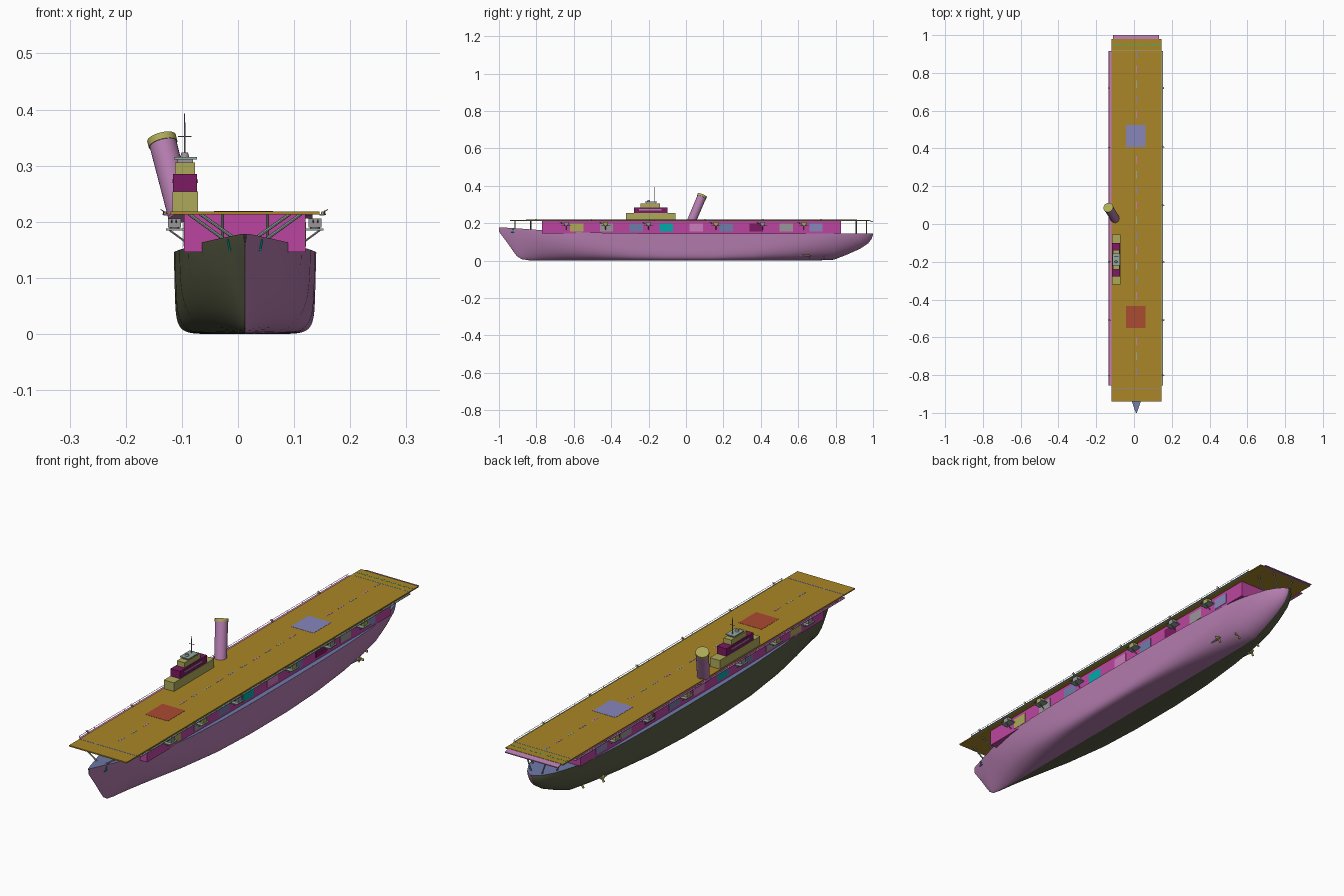
import bpy, bmesh, math
from mathutils import Vector

if "Cube" in bpy.data.objects:
    bpy.data.objects.remove(bpy.data.objects["Cube"])

CX = 0.0125   # ship centreline
mats = {}

def finish(name, bm, col=None, smooth=None):
    bmesh.ops.recalc_face_normals(bm, faces=bm.faces)
    me = bpy.data.meshes.new(name)
    bm.to_mesh(me)
    bm.free()
    ob = bpy.data.objects.new(name, me)
    bpy.context.collection.objects.link(ob)
    if col:
        if col not in mats:
            mats[col] = bpy.data.materials.new("paint_%d" % len(mats))
            mats[col].diffuse_color = (*col, 1)
        me.materials.append(mats[col])
    if smooth:
        me.shade_smooth()
        me.set_sharp_from_angle(angle=math.radians(smooth))
    return ob

def box(name, x0, x1, y0, y1, z0, z1, col=None):
    bm = bmesh.new()
    bmesh.ops.create_cube(bm, size=1)
    for v in bm.verts:
        v.co = ((x0 + x1) / 2 + v.co.x * (x1 - x0), (y0 + y1) / 2 + v.co.y * (y1 - y0),
                (z0 + z1) / 2 + v.co.z * (z1 - z0))
    return finish(name, bm, col)

def rod(name, p, q, r, r2=None, col=None, seg=8):
    p, q = Vector(p), Vector(q)
    bm = bmesh.new()
    bmesh.ops.create_cone(bm, cap_ends=True, segments=seg, radius1=r,
                          radius2=r if r2 is None else r2, depth=(q - p).length)
    rot = Vector((0, 0, 1)).rotation_difference(q - p)
    for v in bm.verts:
        v.co = rot @ v.co + (p + q) / 2
    return finish(name, bm, col, 40)

MAUVE, OLIVE, PINK = (.45, .2, .42), (.1, .11, .06), (.5, .06, .35)
DECK, BLUE, YEL = (.4, .24, .02), (.16, .2, .4), (.42, .4, .1)
WINE, SAGE, RED, LAV = (.2, .01, .12), (.3, .4, .35), (.4, .07, .03), (.24, .24, .5)
TEAL, GREY, PALE = (.0, .4, .4), (.32, .3, .32), (.6, .2, .5)

# hull stations: y, keel z, deck z, half width, section fullness
ST = [(-1, .155, .178, .002, 1.3), (-.985, .135, .178, .008, 1.3), (-.955, .095, .176, .018, 1.25),
      (-.925, .052, .174, .028, 1.25), (-.905, .025, .172, .035, 1.3), (-.88, .008, .171, .043, 1.35),
      (-.84, .002, .168, .056, 1.5), (-.77, 0, .163, .077, 1.8), (-.65, 0, .155, .101, 2.4),
      (-.5, 0, .15, .117, 3.6), (-.3, 0, .147, .125, 6.5), (-.1, 0, .145, .127, 9), (.15, 0, .145, .127, 9),
      (.35, 0, .145, .126, 6), (.55, 0, .145, .121, 3.5), (.7, .001, .145, .112, 2.4),
      (.79, .005, .145, .1, 2), (.86, .032, .145, .085, 1.9), (.93, .063, .145, .062, 1.9),
      (.975, .093, .145, .036, 1.9), (.993, .118, .145, .016, 1.9), (1, .14, .145, .003, 1.9)]
N = 18

def section(s, side):
    y, zb, zt, hw, n = s
    pts = []
    for i in range(N + 1):
        a = i / N * math.pi / 2
        z = zb + (zt - zb) * (1 - max(math.cos(a), 0) ** (2 / n))
        pts.append((CX + side * hw * math.sin(a) ** (2 / n) * (.97 + .03 * z / zt), y, z))
    return pts

# mirrored hull halves
for name, side, col in (("hull_starboard", 1, MAUVE), ("hull_port", -1, OLIVE)):
    bm = bmesh.new()
    rows = [[bm.verts.new(p) for p in section(s, side)] for s in ST]
    for a, b in zip(rows, rows[1:]):
        for i in range(N):
            bm.faces.new((a[i], a[i + 1], b[i + 1], b[i]))
    for end in (rows[0], rows[-1]):
        bm.faces.new(end)
    finish(name, bm, col, 40)

# weather deck closing the hull
bm = bmesh.new()
rows = [[bm.verts.new((CX + k * s[3], s[0], s[2])) for k in (-1, 1)] for s in ST]
for a, b in zip(rows, rows[1:]):
    bm.faces.new((a[0], a[1], b[1], b[0]))
finish("weather_deck", bm, BLUE)

# hangar with side shutters
box("hangar", -.096, .12, -.77, .83, .146, .214, PINK)
for i, c in enumerate((YEL, GREY, BLUE, TEAL, PALE, BLUE, WINE, GREY, LAV)):
    y = -.585 + .16 * i
    for x in (-.096, .12):
        box("hangar_shutter", x - .0015, x + .0015, y - .036, y + .036, .156, .2, c)

# flight deck, round-down and markings
box("flight_deck", -.12, .145, -.94, .98, .213, .218, DECK)
bm = bmesh.new()
prof = [(.978, .2175), (1, .21), (1, .206), (.978, .212)]
ends = [[bm.verts.new((x, y, z)) for y, z in prof] for x in (-.11, .133)]
for i in range(4):
    j = (i + 1) % 4
    bm.faces.new((ends[0][i], ends[0][j], ends[1][j], ends[1][i]))
for e in ends:
    bm.faces.new(e)
finish("deck_round_down", bm, MAUVE)
box("forward_elevator", -.043, .062, -.55, -.435, .217, .2188, RED)
box("aft_elevator", -.043, .062, .408, .525, .217, .2188, LAV)
for i in range(22):
    y = -.8 + .08 * i
    if not (-.58 < y < -.42 or .38 < y < .54):
        box("centreline_dash", .01, .015, y, y + .04, .217, .2186, (LAV, SAGE, PALE)[i % 3])
box("bow_line", -.118, .143, -.872, -.868, .217, .2186, LAV)
for i in range(10):
    x = -.115 + i * .026
    box("stern_line_dash", x, x + .018, .945, .952, .217, .2186, (.1, .4, .1))
box("arrestor_line", -.118, .143, .918, .921, .217, .2186, SAGE)

# edge walkways with low rails
for side, x0, x1, c in ((-1, -.133, -.12, PALE), (1, .145, .154, SAGE)):
    box("edge_walkway", x0, x1, -.855, .915, .211, .2135, c)
    x = x0 if side < 0 else x1
    rod("walkway_rail", (x, -.855, .2195), (x, .915, .2195), .0008, col=c, seg=5)
    for i in range(19):
        y = -.85 + i * .0975
        rod("rail_post", (x, y, .212), (x, y, .2195), .0008, col=c, seg=5)

# light guns along the walkways, heavy gun sponsons below
for side in (-1, 1):
    ex = -.13 if side < 0 else .152
    for y in (-.8, -.51, -.2, .1, .41, .72):
        rod("light_gun_mount", (ex, y, .212), (ex, y, .218), .005, .003, YEL)
        for d in (-.003, .003):
            rod("light_gun_barrel", (ex, y + d, .217), (ex + side * .008, y + d, .222), .001, col=GREY, seg=6)
    h = -.096 if side < 0 else .12
    for i, y in enumerate((-.64, -.43, -.2, .16, .41, .63)):
        a, b = sorted((h, h + side * .032))
        box("gun_sponson", a, b, y - .025, y + .025, .184, .188, SAGE)
        a, b = sorted((h + side * .006, h + side * .029))
        box("gun_house", a, b, y - .013, y + .013, .19, .206, YEL if i % 2 else GREY)
        rod("gun_pivot", (h + side * .017, y, .186), (h + side * .017, y, .192), .009, col=GREY, seg=12)
        for d in (-.004, .004):
            gx = h + side * (.018 + d)
            rod("gun_barrel", (gx, y - .01, .199), (gx, y - .036, .203), .0016, col=GREY, seg=6)
        rod("sponson_brace", (h, y, .166), (h + side * .026, y, .185), .002, col=GREY, seg=6)

# deck overhang supports and anchors
for side in (-1, 1):
    rod("bow_strut", (CX + side * .035, -.83, .167), (CX + side * .1, -.83, .214), .003, col=SAGE)
    rod("bow_strut", (CX + side * .022, -.915, .173), (CX + side * .08, -.915, .214), .003, col=SAGE)
    rod("bow_post", (CX + side * .04, -.83, .167), (CX + side * .04, -.83, .214), .0025, col=GREY)
    rod("stern_post", (CX + side * .055, .91, .144), (CX + side * .085, .91, .214), .003, col=GREY)
    rod("stern_post", (CX + side * .025, .965, .144), (CX + side * .05, .965, .214), .003, col=GREY)
    rod("anchor_shank", (CX + side * .031, -.925, .168), (CX + side * .027, -.927, .148), .0018, col=TEAL)
    rod("anchor_arms", (CX + side * .027, -.935, .15), (CX + side * .027, -.918, .15), .002, col=TEAL)

# island in stepped tiers
box("island_base", -.117, -.071, -.32, -.055, .217, .254, YEL)
box("island_middle", -.116, -.073, -.277, -.1, .254, .285, WINE)
box("island_window_band", -.1175, -.0715, -.25, -.13, .269, .275, GREY)
box("island_bridge", -.112, -.077, -.242, -.138, .285, .306, YEL)
box("bridge_roof", -.114, -.073, -.22, -.155, .311, .315, SAGE)
box("bridge_top", -.108, -.08, -.215, -.16, .306, .311, GREY)
rod("director", (-.095, -.2, .315), (-.095, -.2, .323), .008, .006, GREY, 12)
rod("mast", (-.095, -.17, .31), (-.095, -.17, .393), .0018, .0008, GREY)
rod("mast_yard", (-.107, -.17, .352), (-.083, -.17, .352), .001, col=GREY, seg=6)

# outward and aft leaning funnel
base, top = Vector((-.1, .028, .208)), Vector((-.136, .087, .348))
rod("funnel", base, top, .024, .0245, MAUVE, 32)
rod("funnel_cap", base.lerp(top, .93), base.lerp(top, 1.01), .0262, .0262, YEL, 32)

# propellers with shafts
for side in (-1, 1):
    for off, y, z in ((.088, .655, .026), (.05, .735, .021)):
        x = CX + side * off
        rod("propeller_shaft", (x - side * .01, y - .16, z + .004), (x, y, z), .003, col=GREY)
        rod("propeller_hub", (x, y - .004, z), (x, y + .014, z), .005, .002, YEL, 12)
        rod("shaft_bracket", (x, y - .015, z), (x - side * .03, y - .015, z + .03), .0025, col=GREY)
        for k in range(3):
            a = math.radians(90 + 120 * k)
            ob = box("propeller_blade", -.005, .005, -.001, .001, .002, .017, YEL)
            ob.location = (x, y + .004, z)
            ob.rotation_euler = (0, a, 0)

for m in bpy.data.materials:
    if m.users and not m.is_grease_pencil:
        m.use_nodes = True
        m.node_tree.nodes["Principled BSDF"].inputs["Base Color"].default_value = m.diffuse_color
